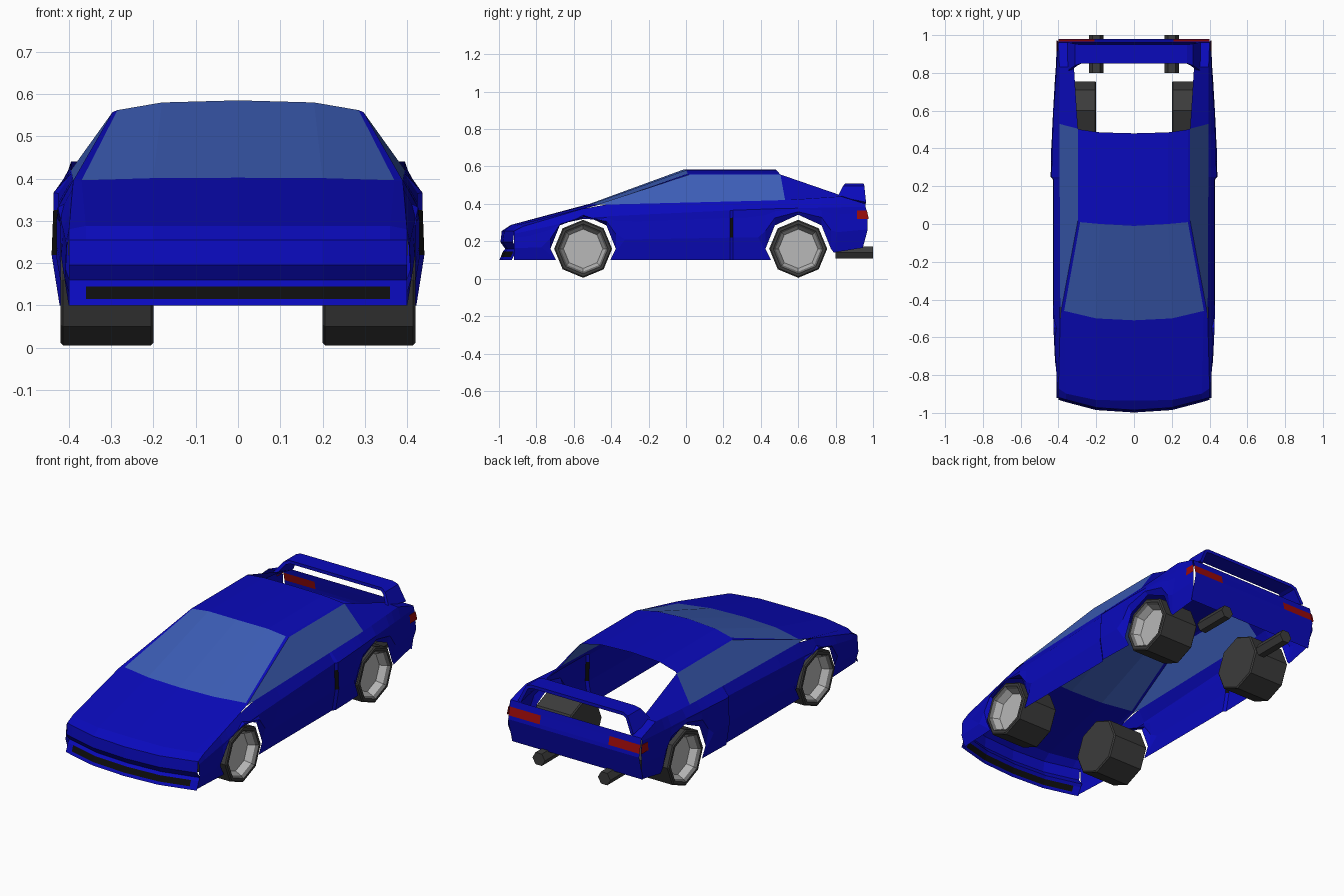
import bpy, bmesh, math
from mathutils import Vector

cube = bpy.data.objects.get("Cube")
if cube:
    bpy.data.objects.remove(cube)


def material(name, color):
    m = bpy.data.materials.new(name)
    m.use_nodes = True
    m.diffuse_color = (*color, 1)
    m.node_tree.nodes["Principled BSDF"].inputs["Base Color"].default_value = (*color, 1)
    return m


BLUE = material("body blue", (0.003, 0.003, 0.5))
GLASS = material("window glass", (0.045, 0.11, 0.47))
RED = material("tail light red", (0.32, 0.003, 0.003))
BLACK = material("grille black", (0.004, 0.004, 0.004))
RUBBER = material("tyre grey", (0.045, 0.045, 0.045))
SILVER = material("rim silver", (0.48, 0.48, 0.48))
STEEL = material("rim edge grey", (0.16, 0.16, 0.16))


def finish(name, bm, mats, mirror=True):
    bmesh.ops.remove_doubles(bm, verts=bm.verts, dist=0.0005)
    bmesh.ops.recalc_face_normals(bm, faces=bm.faces)
    mesh = bpy.data.meshes.new(name)
    bm.to_mesh(mesh)
    bm.free()
    for m in mats:
        mesh.materials.append(m)
    ob = bpy.data.objects.new(name, mesh)
    bpy.context.collection.objects.link(ob)
    if mirror:
        mod = ob.modifiers.new("Mirror", "MIRROR")
        mod.use_axis[0] = True
    return ob


def sheet(name, rows, mats=(BLUE,), pick=lambda r, c: 0):
    """Skin a grid of points with quads, coloured by row and column."""
    bm = bmesh.new()
    grid = [[bm.verts.new(p) for p in row] for row in rows]
    for r in range(len(grid) - 1):
        for c in range(len(grid[r]) - 1):
            f = bm.faces.new((grid[r][c], grid[r][c + 1], grid[r + 1][c + 1], grid[r + 1][c]))
            f.material_index = pick(r, c)
    return finish(name, bm, mats)


def lathe(name, profile, sides, place, mats, pick=lambda i: 0, mirror=True):
    """Spin (along, radius) points; place() turns them into 3D."""
    bm = bmesh.new()
    rings = []
    for a, r in profile:
        turn = [2 * math.pi * k / sides for k in range(sides)]
        rings.append([bm.verts.new(place(a, r * math.cos(t), r * math.sin(t))) for t in turn])
    for i in range(len(rings) - 1):
        for k in range(sides):
            n = (k + 1) % sides
            f = bm.faces.new((rings[i][k], rings[i][n], rings[i + 1][n], rings[i + 1][k]))
            f.material_index = pick(i)
    for ring in (rings[0], rings[-1]):
        f = bm.faces.new(ring)
        f.material_index = pick(0 if ring is rings[0] else len(rings))
    return finish(name, bm, mats, mirror)


def along(table, y):
    """Straight-line lookup of the values at y."""
    for a, b in zip(table, table[1:]):
        if y <= b[0]:
            break
    t = min(max((y - a[0]) / (b[0] - a[0]), 0), 1)
    return [p + (q - p) * t for p, q in zip(a[1:], b[1:])]


# Guide lines of the body side: y, x, z
BELT = [(-.92, .4, .255), (-.87, .4, .28), (-.48, .39, .395), (.53, .395, .42), (.83, .395, .44), (.96, .4, .4)]
CREASE = [(-.92, .405, .24), (-.5, .425, .33), (.235, .425, .365), (.25, .437, .366), (.5, .43, .375), (.97, .403, .385)]
AXLES = (-.55, .6)
ARCH = [(-.145, .1, -.32), (-.175, .16, -.175), (-.125, .285, -.125), (0, .342, 0),
        (.125, .285, .125), (.175, .16, .175)]

# Side panels with wheel arches: lower y, lower z, upper y
front, rear = ([(c + y, z, c + u) for y, z, u in ARCH] for c in AXLES)
path = [(-.92, .1, -.92)] + front + [(AXLES[0] + .145, .1, AXLES[0] + .32)]
path += [(.235, .1, .235), (.25, .1, .25)] + rear + [(.79, .14, .83), (.945, .165, .96)]
path[path.index(rear[0])] = (rear[0][0], .1, .3)
columns = []
for y, z, u in path:
    cx, cz = along(CREASE, u)
    bx, bz = along(BELT, u)
    low_x = along(CREASE, y)[0] - .015
    tail = .02 if u > .9 else 0
    middle = (cx + .004, y + (u - y) * .45 + tail, z + (cz - z) * .45)
    upper = (cx, y + (u - y) * .85 + tail / 2, z + (cz - z) * .85)
    columns.append([(low_x, y, z), middle, upper, (cx, u, cz), (bx, u, bz)])
intake = path.index((.235, .1, .235))
sheet("side_panel", columns, (BLUE, BLACK), lambda r, c: int(r == intake and c == 1))

# Bonnet
base = [(0, -.51, .402), (.2, -.5, .401), (.37, -.46, .396), (.39, -.48, .395)]
NOSE = [(0, -.985), (.2, -.972), (.36, -.93), (.4, -.918)]
bonnet = [[(x, y + dy * (1 - x), z) for x, y in NOSE] for dy, z in ((0, .255), (.05, .288))]
bonnet[1][-1] = (.4, -.87, .28)
sheet("bonnet", bonnet + [base])

# Front bumper with grille slot
LIP = [(0, .255), (-.007, .195), (.018, .16), (.006, .145), (-.006, .115), (-.013, .1)]
sheet("front_bumper", [[(x, y + dy, z) for x, y in NOSE] for dy, z in LIP], (BLUE, BLACK),
      lambda r, c: int(r == 3 and c < 2))

# Cabin: windscreen, pillars, roof and side windows
roof_front = [(0, -.01, .585), (.18, 0, .58), (.285, .01, .562), (.297, .02, .557)]
roof_back = [(0, .48, .585), (.18, .485, .58), (.285, .5, .562), (.297, .505, .557)]
sheet("windscreen", [base, roof_front], (GLASS, BLUE), lambda r, c: int(c == 2))
sheet("roof", [roof_front, roof_back])
sheet("side_window", [[base[-1], roof_front[-1]], [(.395, .53, .42), roof_back[-1]]], (GLASS,))

# Rear buttresses and quarter decks
sheet("rear_buttress", [[(.395, .53, .42), roof_back[-1]], [(.395, .83, .44), (.318, .83, .445)],
                        [(.4, .96, .4), (.34, .96, .4)]])

# Tail panel with lights
TAIL = [(.945, .165), (.98, .3), (.977, .32), (.967, .365), (.96, .4)]
sheet("tail_panel", [[(x, y, z) for x in (0, .21, .235, .4)] for y, z in TAIL], (BLUE, RED),
      lambda r, c: int(r == 2 and c > 0))
sheet("side_tail_light", [[(.411, .915, .32), (.411, .977, .32)], [(.408, .915, .365), (.408, .967, .365)],
                          [(.4, .915, .365), (.4, .967, .365)]], (RED,))

# Rear wing: a bent strip with thickness
wing = sheet("rear_wing", [[(0, .85, .5), (0, .95, .5)], [(.28, .85, .5), (.28, .95, .5)],
                           [(.305, .84, .49), (.305, .953, .49)], [(.345, .81, .435), (.345, .962, .405)]])
solid = wing.modifiers.new("Thickness", "SOLIDIFY")
solid.thickness = .018
solid.offset = 0

# Wheels
TYRE = [(.2, .148), (.206, .155), (.414, .155), (.42, .148), (.42, .133), (.405, .122), (.37, .105)]
for label, axle in zip(("front", "rear"), AXLES):
    lathe(label + "_wheels", TYRE, 8, lambda a, u, v: Vector((a, axle + v, .16 + u)),
          (RUBBER, STEEL, SILVER), lambda i: 0 if i < 4 else 1 if i == 4 else 2)

# Exhaust pipes
lathe("exhaust_pipes", [(.8, .038), (1, .038)], 6, lambda a, u, v: Vector((.2 + u, a, .14 + v)), (RUBBER,))
